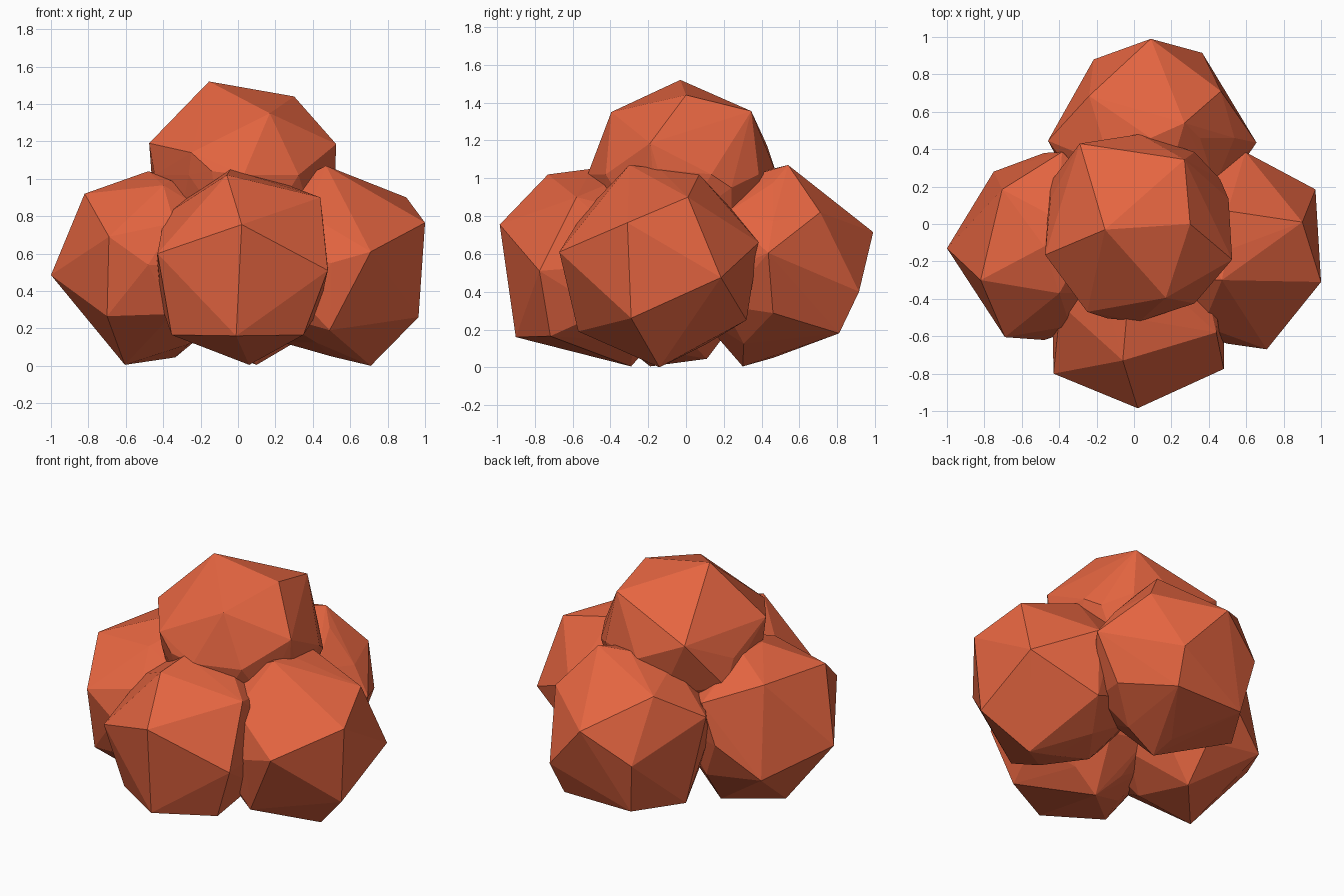
import bpy, bmesh
from mathutils import Vector

leaf = bpy.data.materials.new("terracotta_leaves")
leaf.diffuse_color = (0.78, 0.13, 0.052, 1)


def clump(name, centre, outward, radius, corners):
    """Faceted ball: a rounded inner half wrapped together with coarse outer corners."""
    centre, outward = Vector(centre), Vector(outward)
    ball = bmesh.new()
    bmesh.ops.create_icosphere(ball, subdivisions=2, radius=radius)
    inner = [v.co + centre for v in ball.verts
             if v.co.normalized().dot(outward) < 0.05]
    ball.free()
    bm = bmesh.new()
    for p in inner + [Vector(c) for c in corners]:
        bm.verts.new(p)
    hull = bmesh.ops.convex_hull(bm, input=bm.verts[:])
    junk = {g for g in hull["geom_interior"] + hull["geom_unused"]
            if isinstance(g, bmesh.types.BMVert)}
    bmesh.ops.delete(bm, geom=list(junk), context='VERTS')
    bmesh.ops.recalc_face_normals(bm, faces=bm.faces[:])
    mesh = bpy.data.meshes.new(name)
    bm.to_mesh(mesh)
    bm.free()
    mesh.materials.append(leaf)
    bpy.context.collection.objects.link(bpy.data.objects.new(name, mesh))


# front ball
clump("front_clump", (0.02, -0.43, 0.55), (0, -1, 0), 0.485, [
    (0.02, -0.985, 0.755), (-0.01, -0.90, 0.16), (0.48, -0.775, 0.51),
    (-0.43, -0.80, 0.60), (-0.06, -0.73, 1.02), (0.44, -0.58, 0.90),
    (0.35, -0.717, 0.165), (-0.355, -0.69, 0.165), (0.06, -0.29, 0.005),
    (-0.04, -0.50, 1.05)])

# right ball
clump("right_clump", (0.50, -0.14, 0.55), (1, 0, 0), 0.5, [
    (1.0, -0.31, 0.765), (0.965, -0.29, 0.26), (0.90, 0.01, 0.90),
    (0.47, -0.30, 1.07), (0.71, -0.67, 0.61), (0.71, -0.14, 0.0),
    (0.49, -0.57, 0.19), (0.97, 0.185, 0.475), (0.595, 0.385, 0.66),
    (0.50, 0.07, 1.02), (0.55, 0.32, 0.25)])

# left ball
clump("left_clump", (-0.48, -0.12, 0.54), (-1, 0, 0), 0.5, [
    (-1.0, -0.13, 0.485), (-0.82, -0.30, 0.92), (-0.69, -0.605, 0.69),
    (-0.70, -0.51, 0.265), (-0.605, -0.19, 0.005), (-0.335, 0.11, 0.045),
    (-0.705, 0.185, 0.93), (-0.75, 0.28, 0.34), (-0.385, 0.385, 0.80),
    (-0.45, 0.05, 1.025), (-0.36, -0.30, 0.99)])

# back ball
clump("back_clump", (0.09, 0.46, 0.55), (0, 1, 0), 0.5, [
    (0.09, 0.99, 0.715), (0.365, 0.915, 0.40), (0.465, 0.71, 0.82),
    (-0.215, 0.88, 0.52), (-0.24, 0.685, 0.92), (0.27, 0.54, 1.07),
    (0.655, 0.435, 0.605), (-0.46, 0.445, 0.75), (-0.16, 0.81, 0.18),
    (0.33, 0.81, 0.18), (-0.35, 0.50, 0.17), (0.10, 0.30, 0.005)])

# top ball
clump("top_clump", (0.03, -0.02, 1.02), (0, 0, 1), 0.5, [
    (-0.155, -0.03, 1.52), (0.30, 0.0, 1.44), (0.17, -0.395, 1.35),
    (-0.475, -0.165, 1.19), (0.525, -0.19, 1.185), (-0.25, -0.47, 1.14),
    (0.27, 0.345, 1.355), (-0.29, 0.43, 1.17), (-0.45, 0.22, 0.86),
    (0.46, 0.24, 0.95), (0.52, -0.15, 1.05), (-0.14, -0.505, 1.04)])
